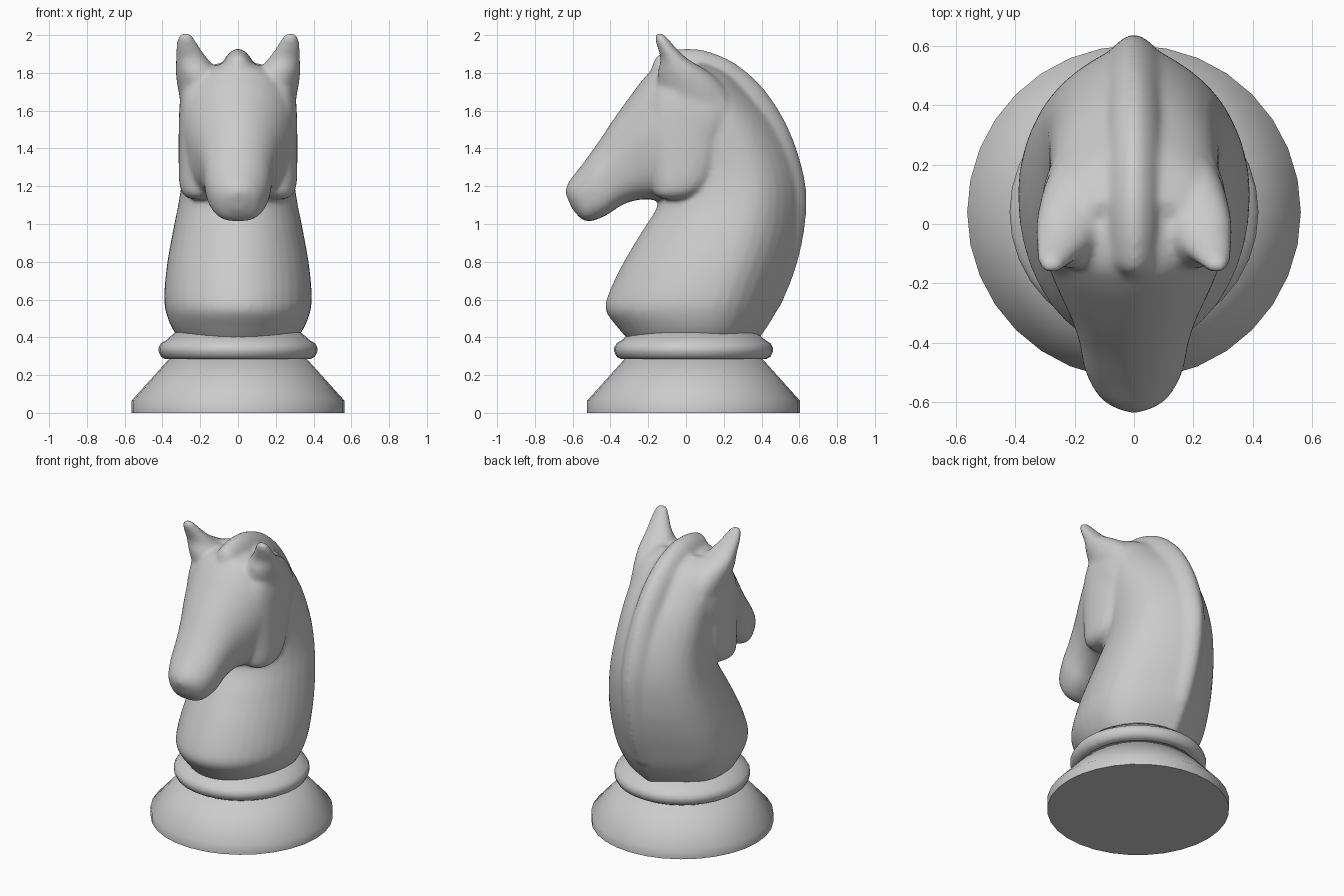
import bpy, bmesh, math

N = 40  # points around each cross-section


def spline(rows, steps=5):
    """Catmull-Rom interpolation of section rows."""
    out = []
    for i in range(len(rows) - 1):
        p0, p1 = rows[max(i - 1, 0)], rows[i]
        p2, p3 = rows[i + 1], rows[min(i + 2, len(rows) - 1)]
        for k in range(steps):
            t = k / steps
            out.append([0.5 * (2 * b + (c - a) * t + (2 * a - 5 * b + 4 * c - d) * t * t
                               + (3 * b - a - 3 * c + d) * t ** 3)
                        for a, b, c, d in zip(p0, p1, p2, p3)])
    return out + [list(rows[-1])]


def loft(bm, rows, front=(2, 0.5), back=(2, 0.5), mid=0.5):
    """Rows: front y, front z, back y, back z, half width, centre x."""
    rings = []
    for fy, fz, by, bz, w, cx in spline(rows):
        ring = []
        for i in range(N):
            a = 2 * math.pi * i / N
            s = math.cos(a)
            p, q = back if s > 0 else front
            x = w * max(0.0, 1 - abs(s) ** p) ** q * (1 if math.sin(a) >= 0 else -1)
            t = mid + s * ((1 - mid) if s > 0 else mid)
            ring.append(bm.verts.new((cx + x, fy + (by - fy) * t, fz + (bz - fz) * t)))
        rings.append(ring)
    faces = [bm.faces.new((r[i], r[(i + 1) % N], q[(i + 1) % N], q[i]))
             for r, q in zip(rings, rings[1:]) for i in range(N)]
    faces += [bm.faces.new(rings[0]), bm.faces.new(rings[-1])]
    bmesh.ops.recalc_face_normals(bm, faces=faces)


def make_object(name, bm):
    mesh = bpy.data.meshes.new(name)
    bm.to_mesh(mesh)
    bm.free()
    ob = bpy.data.objects.new(name, mesh)
    bpy.context.collection.objects.link(ob)
    bpy.context.view_layer.objects.active = ob
    ob.select_set(True)
    return ob


def lathe(name, profile, cy=0.04, n=32):
    bm = bmesh.new()
    vs = [bm.verts.new((r, cy, z)) for r, z in profile]
    es = [bm.edges.new(e) for e in zip(vs, vs[1:])]
    bmesh.ops.spin(bm, geom=vs + es, cent=(0, cy, 0), axis=(0, 0, 1),
                   angle=2 * math.pi, steps=n)
    bmesh.ops.remove_doubles(bm, verts=bm.verts, dist=1e-4)
    bmesh.ops.recalc_face_normals(bm, faces=bm.faces)
    ob = make_object(name, bm)
    bpy.ops.object.shade_smooth_by_angle(angle=math.radians(60))
    ob.select_set(False)


# Turned foot and collar
lathe("foot", [(0, 0), (0.563, 0), (0.563, 0.065), (0.365, 0.285), (0, 0.285)])
lathe("collar", [(0, 0.285), (0.385, 0.285), (0.408, 0.298), (0.42, 0.325), (0.42, 0.345),
                 (0.408, 0.368), (0.38, 0.385), (0.335, 0.425), (0, 0.425)])

horse = bmesh.new()

# Neck and chest
neck = [(-0.30, 0.38, 0.38, 0.38, 0.30), (-0.36, 0.45, 0.43, 0.45, 0.35),
        (-0.425, 0.54, 0.49, 0.55, 0.385), (-0.41, 0.63, 0.53, 0.65, 0.39),
        (-0.34, 0.78, 0.58, 0.80, 0.375), (-0.24, 0.95, 0.615, 0.97, 0.345),
        (-0.15, 1.10, 0.62, 1.17, 0.31), (-0.14, 1.25, 0.58, 1.35, 0.29),
        (-0.18, 1.45, 0.49, 1.53, 0.285), (-0.20, 1.60, 0.37, 1.68, 0.28),
        (-0.15, 1.72, 0.24, 1.80, 0.26), (-0.08, 1.80, 0.10, 1.86, 0.18)]
loft(horse, [r + (0,) for r in neck], back=(2.6, 1.0), mid=0.55)

# Head, from muzzle to poll
head = [(-0.64, 1.165, -0.60, 1.075, 0.035), (-0.623, 1.22, -0.53, 1.014, 0.115),
        (-0.55, 1.315, -0.43, 1.042, 0.165), (-0.46, 1.44, -0.33, 1.105, 0.185),
        (-0.38, 1.56, -0.23, 1.13, 0.215), (-0.29, 1.685, -0.10, 1.125, 0.265),
        (-0.22, 1.775, 0.03, 1.165, 0.30), (-0.145, 1.842, 0.13, 1.25, 0.31),
        (-0.02, 1.855, 0.21, 1.38, 0.308), (0.12, 1.82, 0.27, 1.52, 0.275)]
loft(horse, [r + (0,) for r in head], front=(2.1, 0.5), back=(3, 0.36))

# Mane ridge with forelock, following the crest
crest = [(-0.19, 1.80), (-0.16, 1.885), (-0.09, 1.918), (0, 1.93), (0.11, 1.917),
         (0.26, 1.852), (0.412, 1.717), (0.532, 1.53), (0.607, 1.33), (0.639, 1.15),
         (0.625, 0.95), (0.577, 0.75), (0.50, 0.56)]
mane = []
for i, (y, z) in enumerate(crest):
    dy, dz = 0.05 - y, max(1.35, z - 0.6) - z if z > 1.35 else 0.1
    k = (0.18 + 0.012 * i) / math.hypot(dy, dz)
    mane.append((y, z, y + dy * k, z + dz * k, 0.055 if i == 0 else 0.073 + 0.004 * i, 0))
loft(horse, mane, front=(1.8, 0.6))

# Ears, flowing down into the poll: centre x, y, z, radius x, radius y
ear = [(0.17, 0.09, 1.60, 0.125, 0.19), (0.195, 0.04, 1.71, 0.122, 0.18),
       (0.215, -0.01, 1.80, 0.115, 0.14),
       (0.243, -0.06, 1.87, 0.087, 0.075), (0.264, -0.10, 1.93, 0.065, 0.05),
       (0.277, -0.132, 1.985, 0.044, 0.034), (0.28, -0.142, 2.01, 0.024, 0.02)]
# Flat rounded cheeks, same layout
cheek = [(0.20, -0.07, 1.13, 0.05, 0.05), (0.205, -0.055, 1.155, 0.085, 0.11),
         (0.21, -0.03, 1.21, 0.10, 0.15), (0.21, -0.01, 1.32, 0.104, 0.18),
         (0.21, 0.0, 1.48, 0.104, 0.20), (0.21, 0.01, 1.62, 0.10, 0.20),
         (0.20, 0.02, 1.72, 0.10, 0.18)]
for side in (-1, 1):
    for part, shape in ((ear, (2, 0.5)), (cheek, (2.5, 0.5))):
        loft(horse, [(y - ry, z, y + ry, z, rx, side * x) for x, y, z, rx, ry in part],
             front=shape, back=shape)

# Fuse the horse into one smooth carved surface
ob = make_object("horse_bust", horse)
rm = ob.modifiers.new("fuse", 'REMESH')
rm.mode = 'VOXEL'
rm.voxel_size = 0.012
rm.use_smooth_shade = True
sm = ob.modifiers.new("soften", 'SMOOTH')
sm.factor = 0.5
sm.iterations = 18
